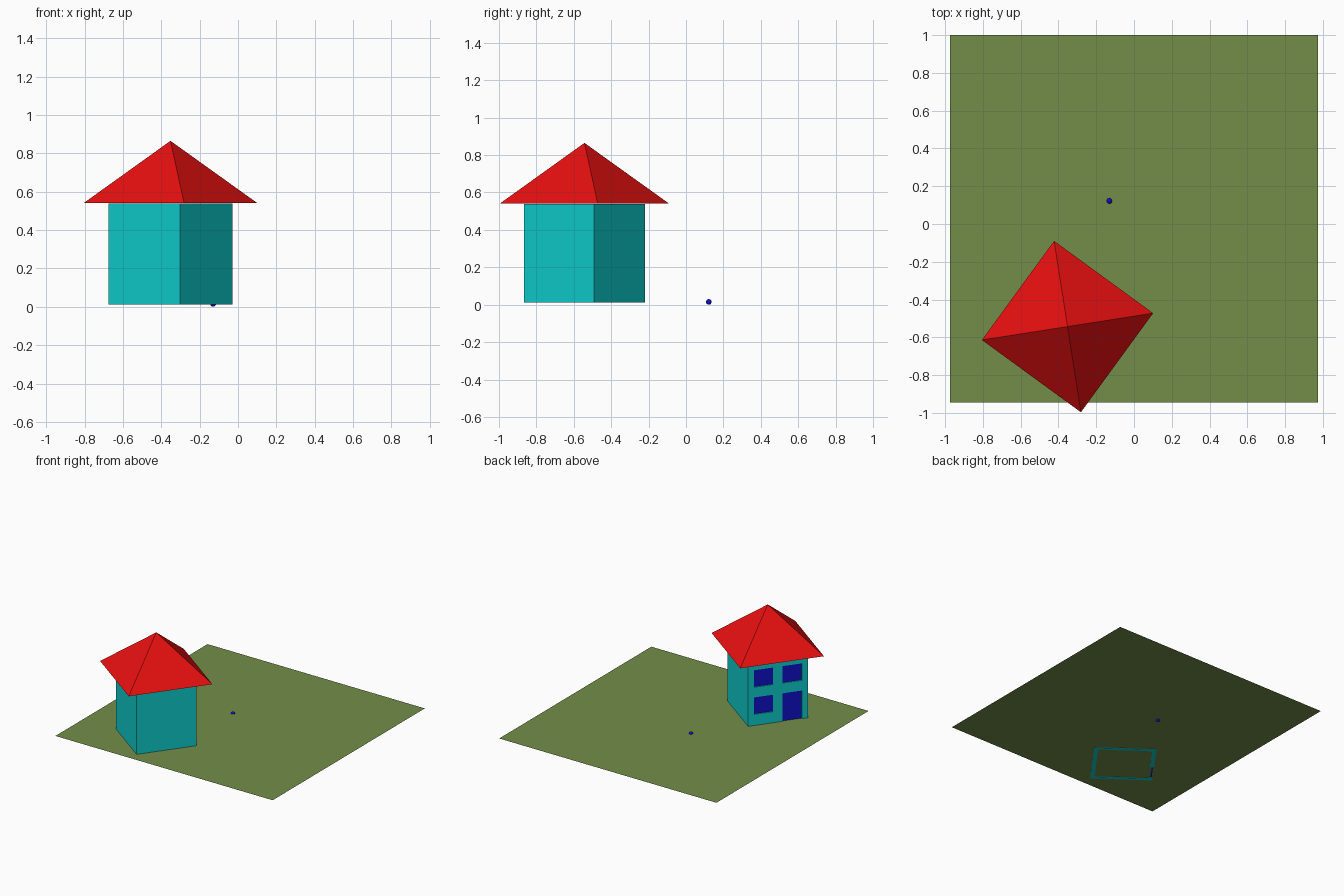
import bpy, bmesh, math
from mathutils import Matrix

if "Cube" in bpy.data.objects:
    bpy.data.objects.remove(bpy.data.objects["Cube"])

CENTRE = (-0.352, -0.543, 0.0)
TURN = math.radians(233.9)
HOUSE = Matrix.Translation(CENTRE) @ Matrix.Rotation(TURN, 4, 'Z')
GROUND_Z = 0.015
W, T = 0.4625, 0.03          # wall width and thickness
BASE, TOP = 0.013, 0.538


def material(name, rgb):
    m = bpy.data.materials.new(name)
    m.diffuse_color = (*rgb, 1)
    m.use_nodes = True
    m.node_tree.nodes["Principled BSDF"].inputs["Base Color"].default_value = m.diffuse_color
    return m


RED = material("roof red", (0.8, 0.005, 0.005))
TEAL = material("wall teal", (0.005, 0.64, 0.64))
BLUE = material("glass blue", (0.005, 0.005, 0.6))
GREEN = material("grass green", (0.175, 0.27, 0.066))


def add(name, bm, mat, matrix=Matrix()):
    mesh = bpy.data.meshes.new(name)
    bm.to_mesh(mesh)
    bm.free()
    mesh.materials.append(mat)
    ob = bpy.data.objects.new(name, mesh)
    ob.matrix_world = matrix
    bpy.context.collection.objects.link(ob)
    return ob


def add_box(bm, x0, x1, y0, y1, z0, z1):
    m = Matrix.Translation(((x0 + x1) / 2, (y0 + y1) / 2, (z0 + z1) / 2))
    m = m @ Matrix.Diagonal((x1 - x0, y1 - y0, z1 - z0, 1))
    bmesh.ops.create_cube(bm, size=1, matrix=m)


# lawn: a single flat sheet
bm = bmesh.new()
bmesh.ops.create_grid(bm, x_segments=1, y_segments=1, size=0.973,
                      matrix=Matrix.Translation((0, 0.027, GROUND_Z)))
add("lawn", bm, GREEN)

# walls: square ring extruded upward
bm = bmesh.new()
rings = []
for half in (W / 2, W / 2 - T):
    rings.append([[bm.verts.new((sx * half, sy * half, z))
                   for sx, sy in ((-1, -1), (1, -1), (1, 1), (-1, 1))]
                  for z in (BASE, TOP)])
(ob_, ot), (ib, it) = rings
for i in range(4):
    j = (i + 1) % 4
    for a, b in ((ob_, ot), (ot, it), (it, ib), (ib, ob_)):
        bm.faces.new((a[i], a[j], b[j], b[i]))
bmesh.ops.recalc_face_normals(bm, faces=bm.faces)
walls = add("walls", bm, TEAL, HOUSE)

# openings: three windows and a door, cut through the front wall
left, right = (-0.185, -0.037), (0.037, 0.185)
openings = {
    "upper_left_window": (*left, 0.325, 0.462),
    "upper_right_window": (*right, 0.325, 0.462),
    "lower_left_window": (*left, 0.105, 0.242),
    "door": (*right, BASE, 0.242),
}
front = -W / 2
bm = bmesh.new()
for name, (x0, x1, z0, z1) in openings.items():
    add_box(bm, x0, x1, front - 0.03, front + T + 0.03,
            z0 - (0.05 if name == "door" else 0), z1)
cutter = add("opening_cutter", bm, TEAL, HOUSE)
cutter.hide_render = True
cutter.hide_viewport = True
cut = walls.modifiers.new("openings", 'BOOLEAN')
cut.operation = 'DIFFERENCE'
cut.solver = 'EXACT'
cut.object = cutter

# panes and door leaf, set slightly into the openings
for name, (x0, x1, z0, z1) in openings.items():
    bm = bmesh.new()
    add_box(bm, x0, x1, front + 0.008, front + 0.017, z0, z1)
    add(name, bm, BLUE, HOUSE)

# roof: four-sided pyramid
bm = bmesh.new()
bmesh.ops.create_cone(bm, cap_ends=True, segments=4, radius1=0.459, radius2=0,
                      depth=0.325,
                      matrix=Matrix.Translation((0, 0, 0.54 + 0.1625)) @
                      Matrix.Rotation(math.pi / 4, 4, 'Z'))
bmesh.ops.remove_doubles(bm, verts=bm.verts, dist=1e-5)
# keep the base square aligned with the walls
corner = max((v.co for v in bm.verts), key=lambda c: c.xy.length)
off = math.pi / 4 - math.atan2(corner.y, corner.x)
bmesh.ops.rotate(bm, verts=bm.verts, matrix=Matrix.Rotation(off, 3, 'Z'))
add("roof", bm, RED, HOUSE)

# small round knob lying on the lawn
bm = bmesh.new()
bmesh.ops.create_uvsphere(bm, u_segments=16, v_segments=10, radius=0.015)
add("knob", bm, BLUE, Matrix.Translation((-0.13, 0.122, GROUND_Z)))
